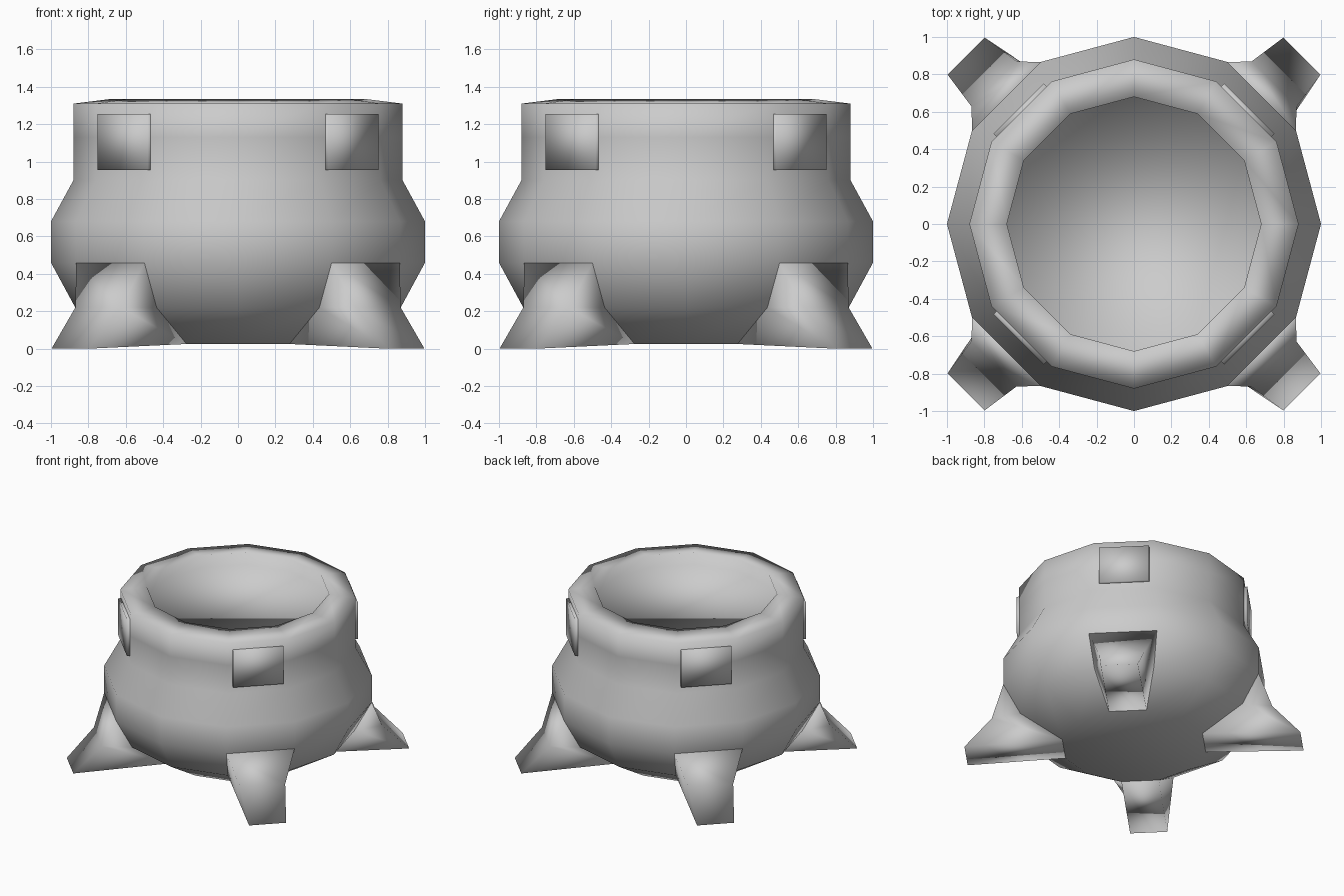
import bpy, bmesh
from math import sin, cos, pi, radians

if "Cube" in bpy.data.objects:
    bpy.data.objects.remove(bpy.data.objects["Cube"])

SIDES = 12


def finish(bm, name):
    """Turn a bmesh into a smooth-shaded object."""
    bmesh.ops.recalc_face_normals(bm, faces=bm.faces)
    for f in bm.faces:
        f.smooth = True
    mesh = bpy.data.meshes.new(name)
    bm.to_mesh(mesh)
    bm.free()
    obj = bpy.data.objects.new(name, mesh)
    bpy.context.collection.objects.link(obj)
    return obj


def lathe(name, profile):
    """Revolve (radius, z) points and cap both ends."""
    bm = bmesh.new()
    rings = [[bm.verts.new((r * cos(2 * pi * i / SIDES), r * sin(2 * pi * i / SIDES), z))
              for i in range(SIDES)] for r, z in profile]
    for a, b in zip(rings, rings[1:]):
        for i in range(SIDES):
            j = (i + 1) % SIDES
            bm.faces.new((a[i], a[j], b[j], b[i]))
    bm.faces.new(rings[0])
    bm.faces.new(rings[-1])
    return finish(bm, name)


def sweep(name, sections, angle):
    """Solid from a side outline of (radial, half width, z), turned about z."""
    bm = bmesh.new()
    sides = [[bm.verts.new((r, s * w, z)) for r, w, z in sections] for s in (-1, 1)]
    n = len(sections)
    for i in range(n):
        j = (i + 1) % n
        bm.faces.new((sides[0][i], sides[0][j], sides[1][j], sides[1][i]))
    for side in sides:
        bm.faces.new(side)
    obj = finish(bm, name)
    obj.rotation_euler.z = radians(angle)
    return obj


# Pot body: rounded belly, straight neck, sloped rim and shallow filled opening
lathe("pot_body", [(0.55, 0.025), (0.87, 0.22), (1.0, 0.46), (1.0, 0.68),
                   (0.88, 0.90), (0.88, 1.13), (0.88, 1.31),
                   (0.68, 1.335), (0.68, 1.235)])

# Four splayed feet and four square plates on the diagonals
leg = [(0.965, 0.258, 0.46), (1.06, 0.17, 0.22), (1.27, 0.14, 0.0),
       (0.53, 0.142, 0.025), (0.84, 0.225, 0.22)]
plate = [(0.82, 0.19, 0.955), (0.873, 0.19, 0.955),
         (0.873, 0.19, 1.255), (0.82, 0.19, 1.255)]
for k in range(4):
    sweep(f"foot_{k + 1}", leg, 45 + 90 * k)
    sweep(f"neck_plate_{k + 1}", plate, 45 + 90 * k)
